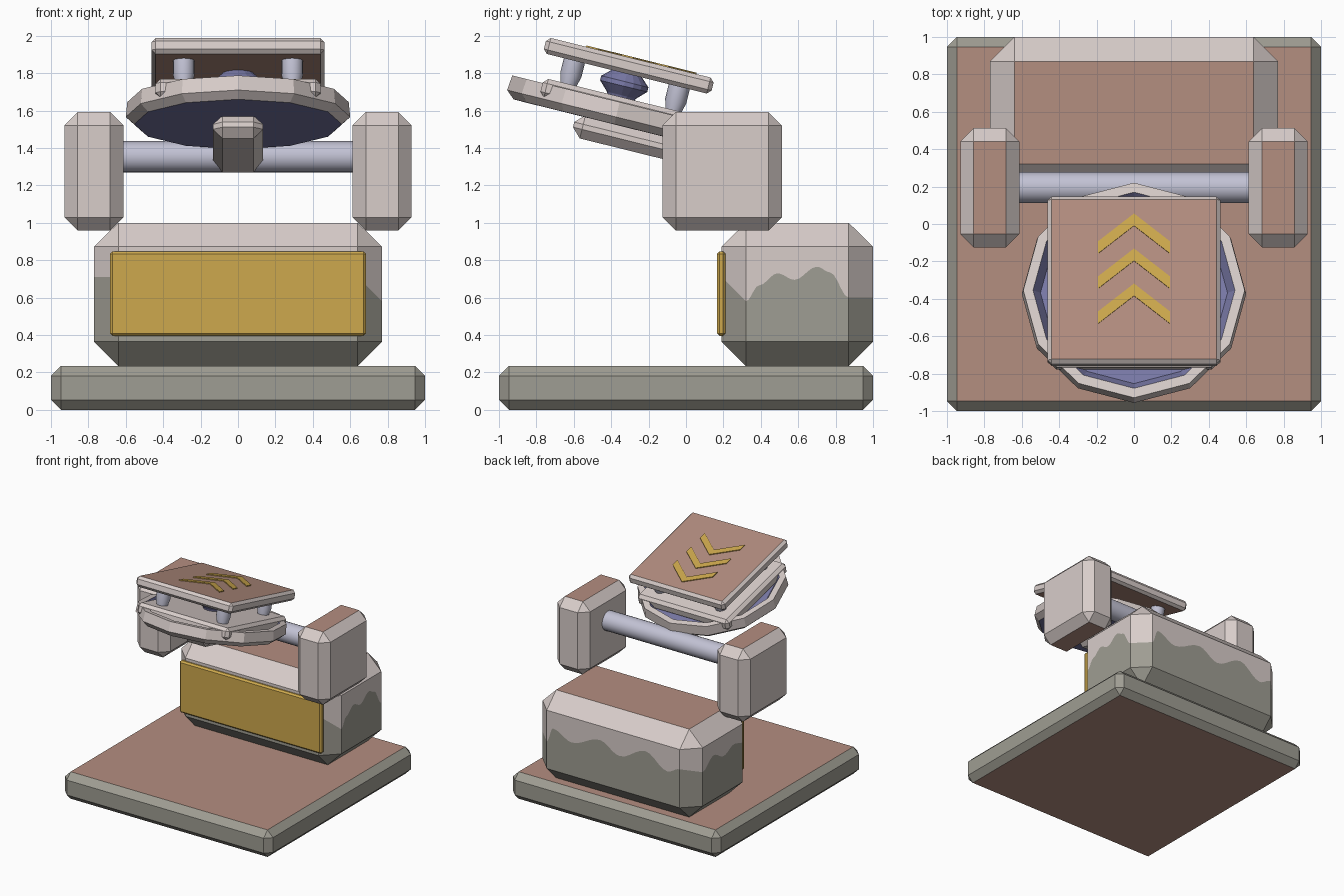
import bpy, bmesh, math
from mathutils import Matrix, Vector

if "Cube" in bpy.data.objects:
    bpy.data.objects.remove(bpy.data.objects["Cube"])


def material(name, rgb):
    m = bpy.data.materials.new(name)
    lin = [(c / 255 / 12.92) if c < 11 else ((c / 255 + 0.055) / 1.055) ** 2.4 for c in rgb]
    m.diffuse_color = (*lin, 1)
    m.use_nodes = True
    m.node_tree.nodes["Principled BSDF"].inputs["Base Color"].default_value = m.diffuse_color
    return m


PALE = material("pale_stone", (216, 205, 202))
CLAY = material("clay", (180, 142, 128))
GREY = material("warm_grey", (159, 157, 147))
GOLD = material("gold", (206, 169, 77))
STEEL = material("light_steel", (194, 194, 212))
BLUE = material("dusk_blue", (122, 122, 168))

TILT = math.radians(13.9)   # the head leans down towards the back
MID = -0.739                # head centre along its own tilted y axis


def add(name, bm, mats, tilted=False, smooth=False):
    bmesh.ops.recalc_face_normals(bm, faces=bm.faces)
    me = bpy.data.meshes.new(name)
    bm.to_mesh(me)
    bm.free()
    for m in mats:
        me.materials.append(m)
    ob = bpy.data.objects.new(name, me)
    bpy.context.collection.objects.link(ob)
    if tilted:
        ob.rotation_euler.x = -TILT
    if smooth:
        bpy.ops.object.select_all(action='DESELECT')
        ob.select_set(True)
        bpy.context.view_layer.objects.active = ob
        bpy.ops.object.shade_smooth_by_angle(angle=math.radians(35))
    return ob


def block(name, x, y, z, chamfer, side, cap=None, tilted=False):
    """Chamfered box; the flat top and bottom may take a second colour."""
    bm = bmesh.new()
    lo, hi = Vector((x[0], y[0], z[0])), Vector((x[1], y[1], z[1]))
    mat = Matrix.Translation((lo + hi) / 2) @ Matrix.Diagonal((*(hi - lo), 1))
    bmesh.ops.create_cube(bm, size=1, matrix=mat)
    bmesh.ops.bevel(bm, geom=bm.edges[:], offset=chamfer, segments=1, affect='EDGES')
    bm.normal_update()
    if cap:
        for f in bm.faces:
            f.material_index = int(abs(f.normal.z) > 0.99)
    return add(name, bm, [side, cap] if cap else [side], tilted)


def lathe(name, profile, sides, mats, bands=None, matrix=Matrix(), tilted=False, smooth=False):
    """Turn (radius, height) points about z; bands gives the material of each band."""
    bm = bmesh.new()
    rings = [[bm.verts.new((r * math.cos(2 * math.pi * i / sides),
                            r * math.sin(2 * math.pi * i / sides), h))
              for i in range(sides)] for r, h in profile]
    for k in range(len(rings) - 1):
        for i in range(sides):
            j = (i + 1) % sides
            f = bm.faces.new((rings[k][i], rings[k][j], rings[k + 1][j], rings[k + 1][i]))
            f.material_index = bands[k] if bands else 0
    for ring, band in ((rings[0], 0), (rings[-1], -1)):
        f = bm.faces.new(ring)
        f.material_index = bands[band] if bands else 0
    bm.transform(matrix)
    return add(name, bm, mats, tilted, smooth)


def ease(keys, steps=5):
    """Soft wave through (position, height) keys."""
    out = []
    for (a, h), (b, g) in zip(keys, keys[1:]):
        for s in range(steps):
            t = s / steps
            out.append((a + (b - a) * t, h + (g - h) * (1 - math.cos(math.pi * t)) / 2))
    return out + [keys[-1]]


# Base slab
block("base_slab", (-1, 1), (-1, 1), (0, 0.235), 0.053, GREY, CLAY)

# Main body: chamfered block with a wavy colour border round the sides
right = ease([(0.32, 0.58), (0.39, 0.665), (0.49, 0.73), (0.58, 0.695), (0.70, 0.765),
              (0.77, 0.735), (0.87, 0.60)])
back = ease([(0.64, 0.60), (0.58, 0.73), (0.40, 0.655), (0.13, 0.75), (-0.06, 0.66),
             (-0.31, 0.77), (-0.52, 0.65), (-0.64, 0.70)])
left = ease([(0.87, 0.66), (0.72, 0.75), (0.58, 0.69), (0.44, 0.74), (0.32, 0.71)])
outline = ([(-0.64, 0.19, 0.71), (0.64, 0.19, 0.71)] + [(0.77, y, h) for y, h in right]
           + [(x, 1.0, h) for x, h in back] + [(-0.77, y, h) for y, h in left])
bm = bmesh.new()
rings = []
for level in (0.235, 0.365, None, 0.872, 1.0):
    ring = []
    for x, y, h in outline:
        if level in (0.235, 1.0):   # the caps are pulled in to a plain rectangle
            x, y = max(-0.64, min(0.64, x)), max(0.32, min(0.87, y))
        ring.append(bm.verts.new((x, y, h if level is None else level)))
    rings.append(ring)
n = len(outline)
for k in range(4):
    for i in range(n):
        j = (i + 1) % n
        f = bm.faces.new((rings[k][i], rings[k][j], rings[k + 1][j], rings[k + 1][i]))
        f.material_index = 0 if k < 2 else 1
for ring in (rings[0], rings[-1]):
    bm.faces.new(ring).material_index = 2
bmesh.ops.remove_doubles(bm, verts=bm.verts[:], dist=0.0005)
add("main_body", bm, [GREY, PALE, CLAY])

# Gold panel on the front of the body
block("front_panel", (-0.685, 0.685), (0.165, 0.212), (0.395, 0.847), 0.014, GOLD)

# Side pods and the rod between them
for s, side in ((-1, "left"), (1, "right")):
    block(side + "_pod", sorted((s * 0.613, s * 0.928)), (-0.125, 0.512), (0.958, 1.592),
          0.071, PALE, CLAY)
lathe("cross_rod", [(0.083, -0.65), (0.083, 0.65)], 24, [STEEL], smooth=True,
      matrix=Matrix.Translation((0, 0.195, 1.353)) @ Matrix.Rotation(math.pi / 2, 4, 'Y'))

# Tilted arm from the rod to the head
block("head_arm", (-0.133, 0.133), (-0.95, -0.09), (1.272, 1.40), 0.05, PALE, tilted=True)

# Twelve-sided dish with a recessed blue floor and blue underside
lathe("dish", [(0.5, 1.389), (0.555, 1.39), (0.6, 1.43), (0.592, 1.512), (0.54, 1.512),
               (0.50, 1.455), (0.3, 1.455)], 12, [PALE, BLUE], [1, 0, 0, 0, 1, 1],
      Matrix.Translation((0, MID, 0)), tilted=True)

# Lower and upper square plates
block("lower_plate", (-0.44, 0.44), (MID - 0.425, MID + 0.425), (1.44, 1.54), 0.025,
      PALE, tilted=True)
block("upper_plate", (-0.462, 0.462), (MID - 0.462, MID + 0.462), (1.668, 1.756), 0.022,
      PALE, CLAY, tilted=True)

# Four pegs and the centre joint between the plates
for sx in (-1, 1):
    for sy in (-1, 1):
        lathe(f"{'left' if sx < 0 else 'right'}_{'front' if sy < 0 else 'back'}_peg",
              [(0.043, 1.52), (0.046, 1.545), (0.058, 1.59), (0.058, 1.675)], 16, [STEEL],
              matrix=Matrix.Translation((sx * 0.29, MID + sy * 0.289, 0)),
              tilted=True, smooth=True)
lathe("centre_joint", [(0.07, 1.53), (0.08, 1.55), (0.13, 1.60), (0.13, 1.625), (0.08, 1.672)],
      16, [BLUE], matrix=Matrix.Translation((0, MID, 0)), tilted=True)

# Three gold chevrons on the upper plate
for k in range(3):
    bm = bmesh.new()
    v = MID - 0.193 * k
    pts = [(0, 0.361), (0.193, 0.207), (0.193, 0.14), (0, 0.294), (-0.193, 0.14), (-0.193, 0.207)]
    low = [bm.verts.new((x, v + y, 1.755)) for x, y in pts]
    top = [bm.verts.new((x, v + y, 1.763)) for x, y in pts]
    for a, b, c, d in ((0, 1, 2, 3), (3, 4, 5, 0)):
        bm.faces.new([top[i] for i in (a, b, c, d)])
        bm.faces.new([low[i] for i in (d, c, b, a)])
    for i in range(6):
        j = (i + 1) % 6
        bm.faces.new((low[i], low[j], top[j], top[i]))
    add(f"chevron_{k + 1}", bm, [GOLD], tilted=True)
